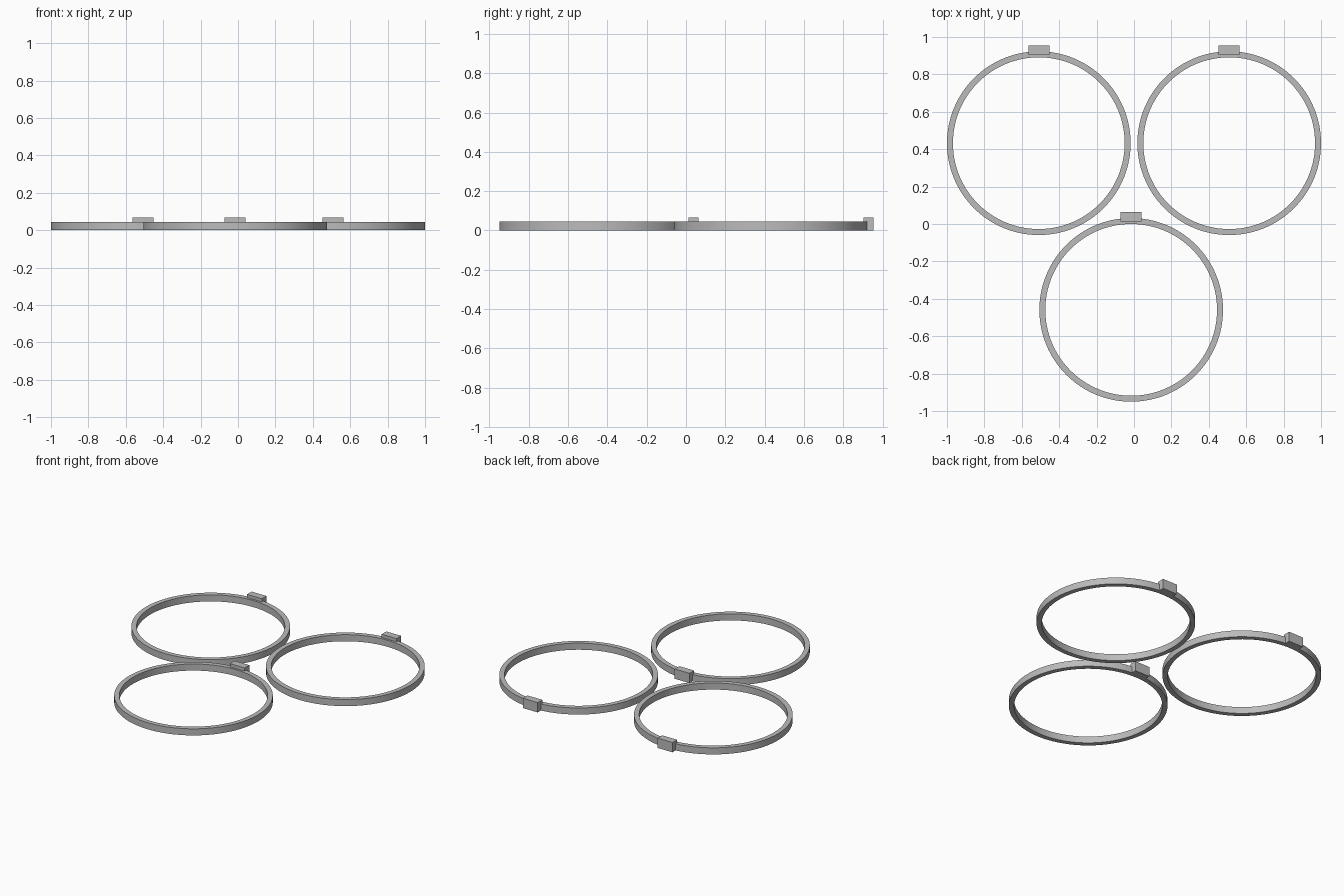
import bpy, bmesh, math

if "Cube" in bpy.data.objects:
    bpy.data.objects.remove(bpy.data.objects["Cube"])

grey = bpy.data.materials.new("light grey")
grey.diffuse_color = (0.5, 0.5, 0.5, 1)
grey.use_nodes = True
grey.node_tree.nodes["Principled BSDF"].inputs["Base Color"].default_value = grey.diffuse_color

R_OUT, R_IN, HEIGHT, SEGMENTS = 0.491, 0.459, 0.045, 128


def finish(bm, name, location):
    bmesh.ops.recalc_face_normals(bm, faces=bm.faces)
    mesh = bpy.data.meshes.new(name)
    bm.to_mesh(mesh)
    bm.free()
    mesh.materials.append(grey)
    obj = bpy.data.objects.new(name, mesh)
    obj.location = location
    bpy.context.collection.objects.link(obj)
    return obj


def hoop(name, x, y):
    # rectangular section spun around the vertical axis
    bm = bmesh.new()
    section = [bm.verts.new((r, 0, z)) for r, z in
               ((R_IN, 0), (R_OUT, 0), (R_OUT, HEIGHT), (R_IN, HEIGHT))]
    edges = [bm.edges.new((section[i], section[(i + 1) % 4])) for i in range(4)]
    bmesh.ops.spin(bm, geom=section + edges, cent=(0, 0, 0), axis=(0, 0, 1),
                   angle=math.tau, steps=SEGMENTS, use_merge=True)
    bmesh.ops.remove_doubles(bm, verts=bm.verts, dist=1e-5)
    obj = finish(bm, name, (x, y, 0))
    bpy.ops.object.select_all(action='DESELECT')
    obj.select_set(True)
    bpy.context.view_layer.objects.active = obj
    bpy.ops.object.shade_smooth_by_angle(angle=math.radians(30))


def clasp(name, x, y):
    # small block over the back of the hoop
    bm = bmesh.new()
    bmesh.ops.create_cube(bm, size=1)
    bmesh.ops.scale(bm, vec=(0.112, 0.05, 0.067), verts=bm.verts)
    finish(bm, name, (x, y + 0.497, 0.0335))


for side, x, y in (("left", -0.509, 0.432), ("right", 0.509, 0.432), ("front", -0.015, -0.459)):
    hoop(side + "_hoop", x, y)
    clasp(side + "_clasp", x, y)
